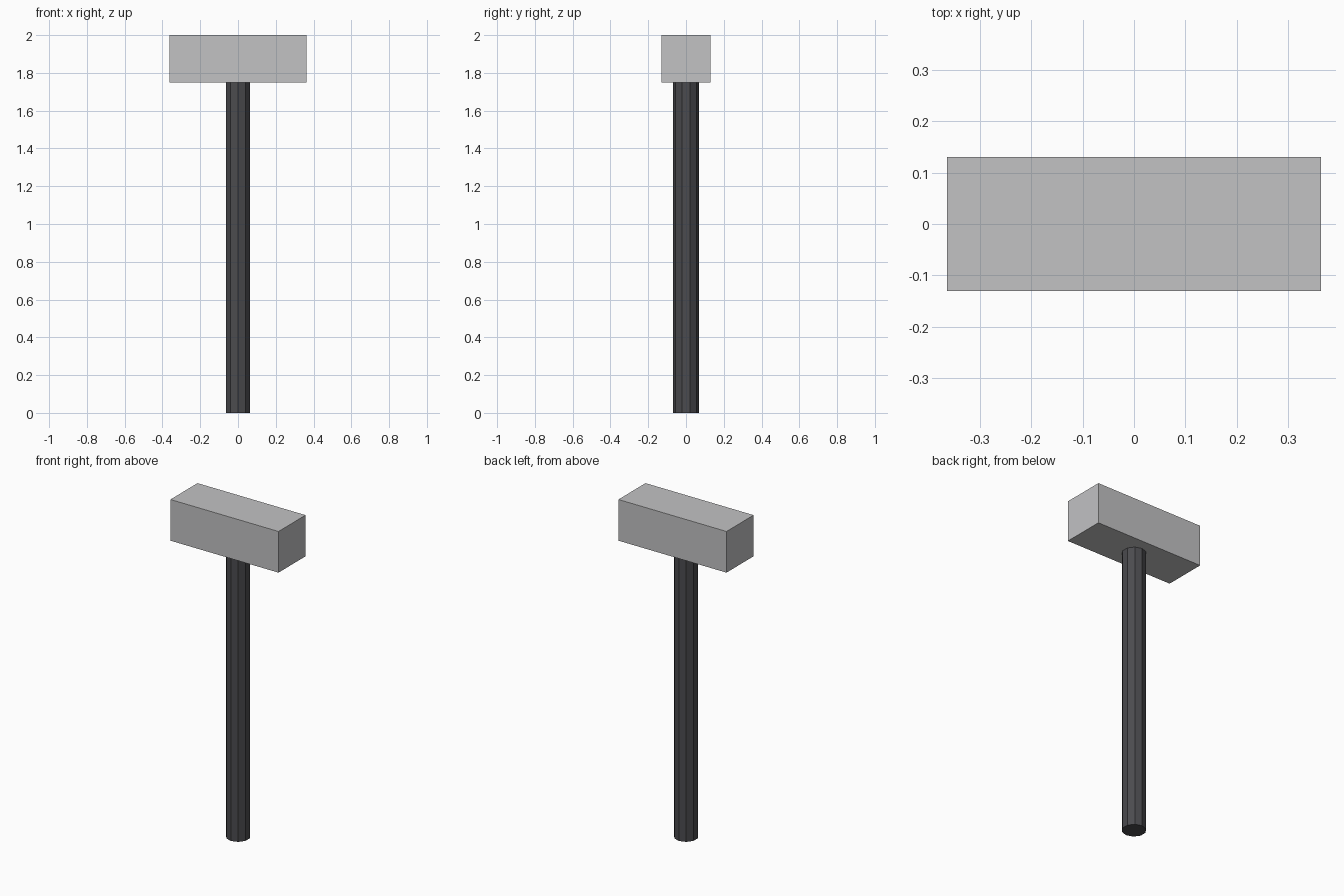
import bpy
import bmesh
from math import sin, cos, tau

default = bpy.data.objects.get("Cube")
if default:
    bpy.data.objects.remove(default, do_unlink=True)


def make_material(name, color):
    mat = bpy.data.materials.new(name)
    mat.use_nodes = True
    mat.diffuse_color = color
    mat.node_tree.nodes["Principled BSDF"].inputs["Base Color"].default_value = color
    return mat


def prism(name, outline, bottom, top, mat):
    """Extrude a flat outline straight up from bottom to top."""
    bm = bmesh.new()
    base = bm.faces.new([bm.verts.new((x, y, bottom)) for x, y in outline])
    result = bmesh.ops.extrude_face_region(bm, geom=[base], use_keep_orig=True)
    raised = [v for v in result["geom"] if isinstance(v, bmesh.types.BMVert)]
    bmesh.ops.translate(bm, verts=raised, vec=(0, 0, top - bottom))
    bmesh.ops.recalc_face_normals(bm, faces=bm.faces)
    mesh = bpy.data.meshes.new(name)
    bm.to_mesh(mesh)
    bm.free()
    mesh.materials.append(mat)
    obj = bpy.data.objects.new(name, mesh)
    bpy.context.collection.objects.link(obj)
    return obj


light_gray = make_material("light_gray", (0.54, 0.54, 0.55, 1))
dark_gray = make_material("dark_gray", (0.07, 0.07, 0.077, 1))

HEAD_X, HEAD_Y, HEAD_BOTTOM, HEAD_TOP = 0.363, 0.13, 1.75, 2.0
HANDLE_RADIUS, HANDLE_SIDES = 0.068, 10

# Ten-sided handle with a corner facing the front
corners = [tau * i / HANDLE_SIDES for i in range(HANDLE_SIDES)]
prism("handle", [(HANDLE_RADIUS * sin(a), HANDLE_RADIUS * cos(a)) for a in corners],
      0, HEAD_BOTTOM, dark_gray)

# Block-shaped hammer head
prism("hammer_head", [(HEAD_X * sx, HEAD_Y * sy) for sx, sy in ((-1, -1), (1, -1), (1, 1), (-1, 1))],
      HEAD_BOTTOM, HEAD_TOP, light_gray)
